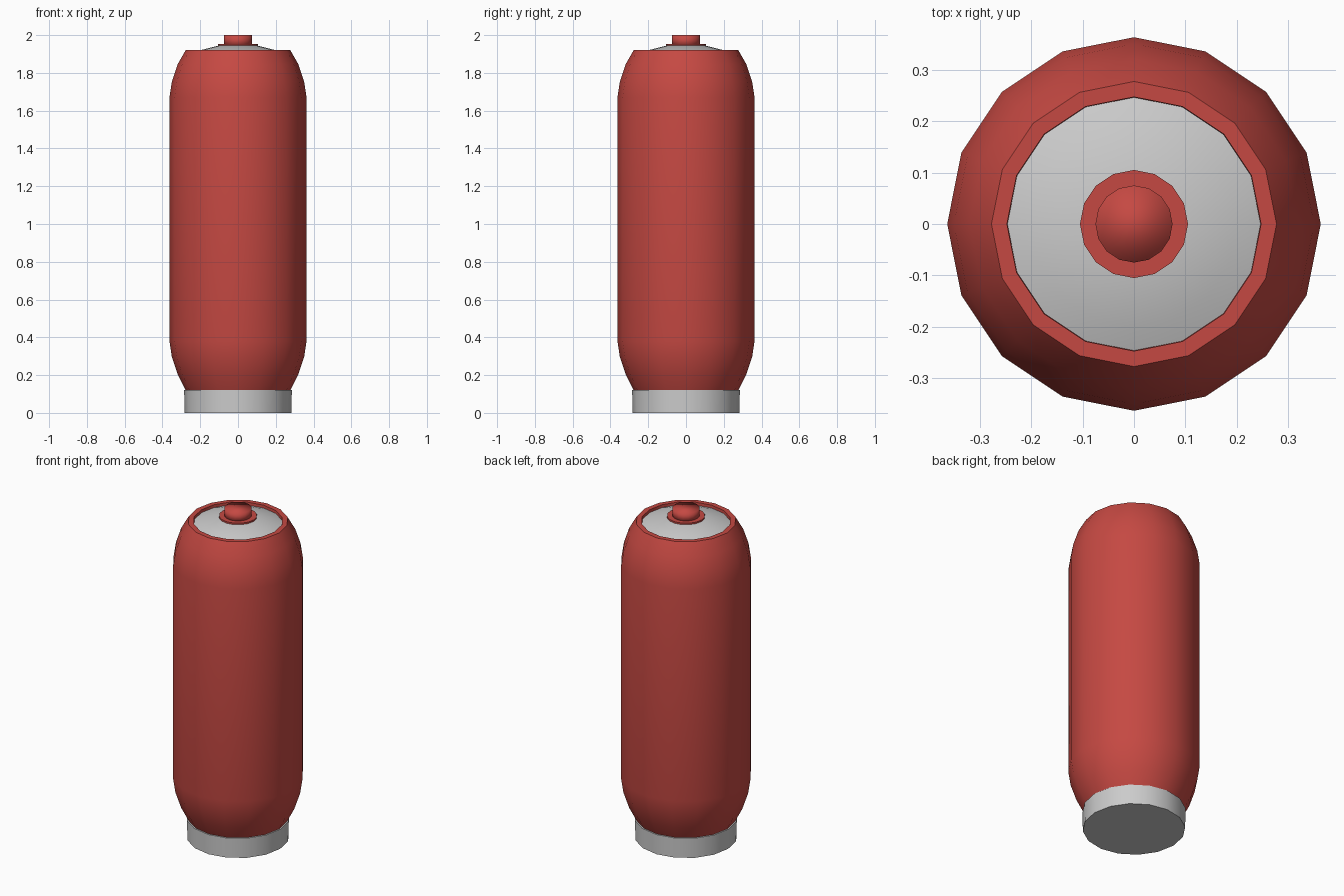
import bpy, bmesh, math

if "Cube" in bpy.data.objects:
    bpy.data.objects.remove(bpy.data.objects["Cube"])

SIDES = 16

red = bpy.data.materials.new("red_paint")
red.diffuse_color = (0.56, 0.066, 0.055, 1)
red.use_nodes = True
red.node_tree.nodes["Principled BSDF"].inputs["Base Color"].default_value = red.diffuse_color


def lathe(name, profile, mat=None, angle=180):
    """Revolve (radius, z) points, listed bottom to top, and cap both ends."""
    bm = bmesh.new()
    rings = []
    for r, z in profile:
        rings.append([bm.verts.new((r * math.cos(2 * math.pi * i / SIDES),
                                    r * math.sin(2 * math.pi * i / SIDES), z))
                      for i in range(SIDES)])
    for low, high in zip(rings, rings[1:]):
        for i in range(SIDES):
            j = (i + 1) % SIDES
            bm.faces.new((low[i], low[j], high[j], high[i]))
    bm.faces.new(rings[0][::-1])
    bm.faces.new(rings[-1])
    mesh = bpy.data.meshes.new(name)
    bm.to_mesh(mesh)
    bm.free()
    obj = bpy.data.objects.new(name, mesh)
    bpy.context.collection.objects.link(obj)
    if mat:
        mesh.materials.append(mat)
    bpy.ops.object.select_all(action='DESELECT')
    obj.select_set(True)
    bpy.context.view_layer.objects.active = obj
    bpy.ops.object.shade_smooth_by_angle(angle=math.radians(angle))
    return obj


# Grey foot ring
lathe("base", [(0.283, 0), (0.285, 0.12)], angle=40)

# Red can body with rounded shoulders and a recessed lip
lathe("body", [(0.277, 0.12), (0.318, 0.2), (0.35, 0.295), (0.363, 0.38),
               (0.363, 1.67), (0.35, 1.755), (0.32, 1.845), (0.277, 1.92),
               (0.247, 1.92), (0.245, 1.885)], red, angle=60)

# Grey sloped lid inside the lip
lathe("lid", [(0.246, 1.89), (0.246, 1.903), (0.2, 1.92), (0.1, 1.945)], angle=40)

# Red valve collar and knob
lathe("valve_collar", [(0.105, 1.935), (0.105, 1.953)], red, angle=40)
lathe("valve_knob", [(0.075, 1.94), (0.075, 2.0)], red)
